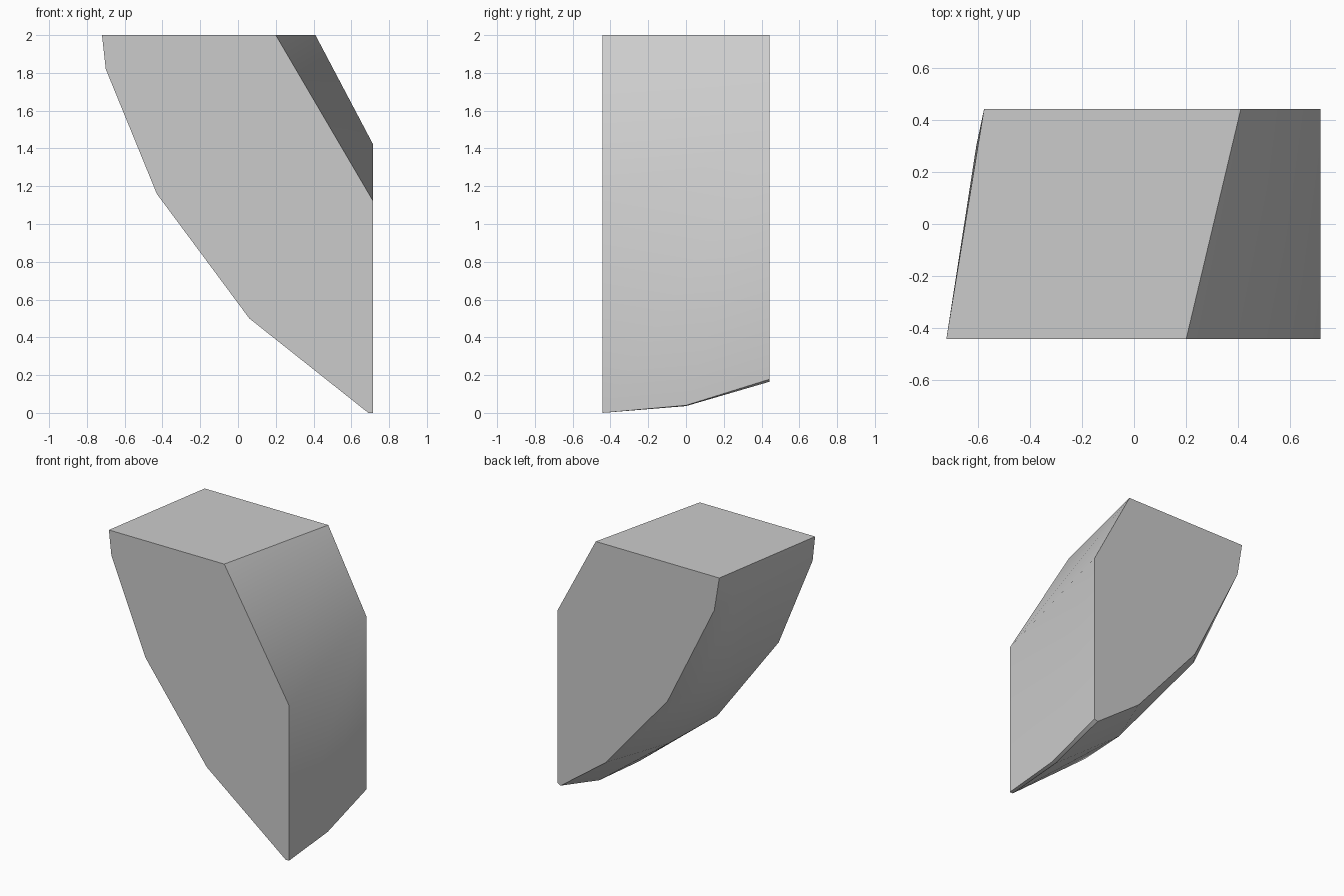
import bpy
import bmesh
import math

cube = bpy.data.objects.get("Cube")
if cube:
    bpy.data.objects.remove(cube, do_unlink=True)

DEPTH = 0.442   # half depth
SIDE = 0.716    # x of the upright side

# Cross-sections (x, z) of the wedge, keyed by y
sections = {
    -DEPTH: [(-0.72, 2), (-0.70, 1.82), (-0.43, 1.16), (0.06, 0.50),
             (0.69, 0), (SIDE, 0), (SIDE, 1.12), (0.20, 2)],
    0.0: [(-0.64, 1.78), (-0.34, 1.05), (0.13, 0.455), (0.69, 0.036), (SIDE, 0.04)],
    0.3: [(-0.605, 1.8), (-0.27, 1.04)],
    DEPTH: [(-0.575, 2), (-0.535, 1.757), (-0.163, 1.004), (0.33, 0.428),
            (0.69, 0.165), (SIDE, 0.178), (SIDE, 1.42), (0.41, 2)],
}

# Convex skin over the cross-sections, with flat areas merged
bm = bmesh.new()
for y, outline in sections.items():
    for x, z in outline:
        bm.verts.new((x, y, z))
hull = bmesh.ops.convex_hull(bm, input=bm.verts[:])
loose = [v for v in bm.verts if not v.link_faces]
bmesh.ops.delete(bm, geom=loose, context='VERTS')
bmesh.ops.dissolve_limit(bm, angle_limit=math.radians(0.5),
                         verts=bm.verts[:], edges=bm.edges[:])
bmesh.ops.recalc_face_normals(bm, faces=bm.faces[:])

mesh = bpy.data.meshes.new("wedge_block")
bm.to_mesh(mesh)
bm.free()
block = bpy.data.objects.new("wedge_block", mesh)
bpy.context.collection.objects.link(block)

# Plain grey surface
grey = bpy.data.materials.new("light_grey")
grey.use_nodes = True
colour = (0.6, 0.6, 0.6, 1)
grey.diffuse_color = colour
grey.node_tree.nodes["Principled BSDF"].inputs["Base Color"].default_value = colour
mesh.materials.append(grey)

# Soft facets, crisp corners
bpy.ops.object.select_all(action='DESELECT')
block.select_set(True)
bpy.context.view_layer.objects.active = block
bpy.ops.object.shade_smooth_by_angle(angle=math.radians(30))
